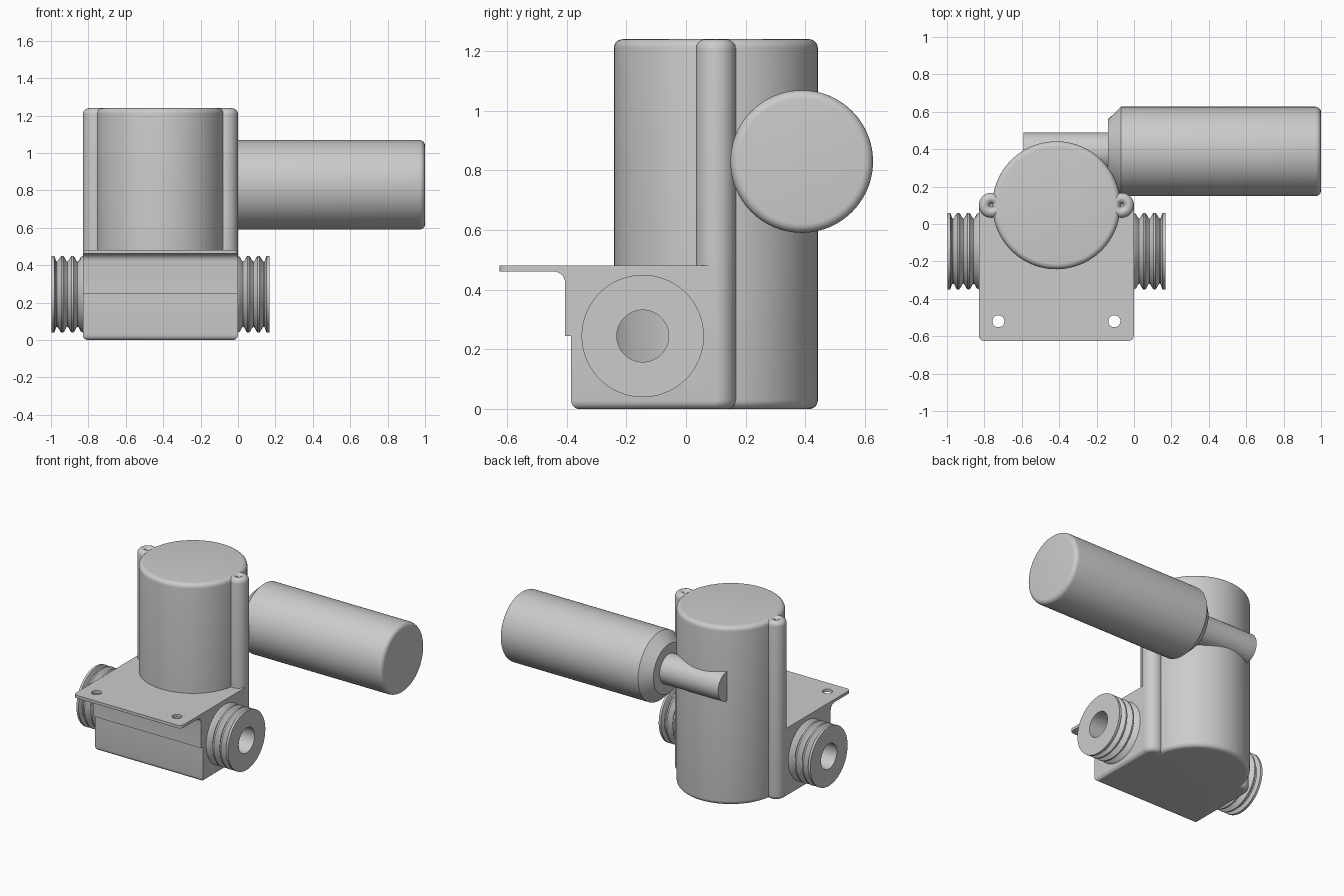
import bpy, bmesh
from math import sin, cos, pi, radians
from mathutils import Matrix

if "Cube" in bpy.data.objects:
    bpy.data.objects.remove(bpy.data.objects["Cube"])

CX = -0.415          # shared centre plane of valve body
PORT_Y, PORT_Z = -0.145, 0.245


def finish(name, bm):
    bmesh.ops.recalc_face_normals(bm, faces=bm.faces)
    me = bpy.data.meshes.new(name)
    bm.to_mesh(me)
    bm.free()
    ob = bpy.data.objects.new(name, me)
    bpy.context.collection.objects.link(ob)
    smooth(ob)
    return ob


def smooth(ob):
    for p in ob.data.polygons:
        p.use_smooth = True
    ob.data.set_sharp_from_angle(angle=radians(32))


def fillet(r, t, rad, sign, n=6):
    """Rounded outer corner of a lathe profile; sign +1 ends at t, -1 starts at t."""
    pts = [(r - rad + rad * cos(a), t - sign * rad + sign * rad * sin(a))
           for a in (i * pi / 2 / n for i in range(n + 1))]
    return pts if sign > 0 else pts[::-1]


def lathe(name, prof, origin, axis='Z', closed=False, n=96):
    """Revolve (radius, distance) points about an axis through origin."""
    bm = bmesh.new()
    rings = []
    for r, t in prof:
        if r == 0:
            rings.append([bm.verts.new((0, 0, t))] * n)
        else:
            rings.append([bm.verts.new((r * cos(2 * pi * i / n), r * sin(2 * pi * i / n), t))
                          for i in range(n)])
    pairs = list(zip(rings, rings[1:]))
    if closed:
        pairs.append((rings[-1], rings[0]))
    for a, b in pairs:
        for i in range(n):
            j = (i + 1) % n
            bm.faces.new(list(dict.fromkeys((a[i], a[j], b[j], b[i]))))
    if axis == 'X':
        bm.transform(Matrix.Rotation(pi / 2, 4, 'Y'))
    elif axis == '-X':
        bm.transform(Matrix.Rotation(-pi / 2, 4, 'Y'))
    bm.transform(Matrix.Translation(origin))
    return finish(name, bm)


# Main upright cylinder
lathe("main_cylinder", [(0, 0)] + fillet(0.342, 0, 0.03, -1) + fillet(0.342, 1.24, 0.03, 1) + [(0, 1.24)],
      (CX, 0.10, 0))

# Side ribs with dimpled tops
for side, label in ((-1, "left"), (1, "right")):
    lathe(label + "_rib", [(0, 0)] + fillet(0.067, 0, 0.03, -1) + fillet(0.067, 1.24, 0.033, 1)
          + [(0.024, 1.236), (0.014, 1.227), (0.008, 1.21), (0, 1.21)],
          (CX + side * 0.348, 0.10, 0), n=48)

# Valve block with mounting plate, extruded side profile
prof = [(0.10, 0), (-0.385, 0), (-0.385, 0.245), (-0.405, 0.245)]
prof += [(-0.445 + 0.04 * cos(a), 0.422 + 0.04 * sin(a)) for a in (i * pi / 12 for i in range(7))]
prof += [(-0.625, 0.462), (-0.625, 0.482), (0.10, 0.482)]
bm = bmesh.new()
face = bm.faces.new([bm.verts.new((-0.83, y, z)) for y, z in prof])
ext = bmesh.ops.extrude_face_region(bm, geom=[face])
bmesh.ops.translate(bm, vec=(0.83, 0, 0), verts=[v for v in ext["geom"] if isinstance(v, bmesh.types.BMVert)])


def rounded(e):
    a, b = (v.co for v in e.verts)
    bottom = a.z < 0.001 and b.z < 0.001 and min(a.y, b.y) < 0
    plate_corner = a.y < -0.62 and b.y < -0.62 and abs(a.x - b.x) < 0.001
    return bottom or plate_corner


bmesh.ops.bevel(bm, geom=[e for e in bm.edges if rounded(e)], offset=0.028, segments=5,
                profile=0.5, affect='EDGES')
block = finish("valve_block", bm)

# Cut the two screw holes and the flow bore
cutters = [lathe("screw_cutter", [(0, 0.3), (0.032, 0.3), (0.032, 0.6), (0, 0.6)], (CX + s * 0.31, -0.52, 0), n=40)
           for s in (-1, 1)]
cutters.append(lathe("bore_cutter", [(0, -1.2), (0.087, -1.2), (0.087, 0.4), (0, 0.4)],
                     (0, PORT_Y, PORT_Z), 'X', n=96))
bpy.context.view_layer.objects.active = block
for c in cutters:
    c.hide_render = True
    m = block.modifiers.new("hole", 'BOOLEAN')
    m.object, m.operation, m.solver = c, 'DIFFERENCE', 'EXACT'
    bpy.ops.object.modifier_apply(modifier=m.name)
for c in cutters:
    bpy.data.objects.remove(c)
smooth(block)

# Ridged pipe fittings on both sides
ridges = [(0.087, 0), (0.205, 0)]
for peak in (0.0, 0.055, 0.11):
    if peak:
        ridges += [(0.198, peak - 0.011), (0.205, peak - 0.005), (0.205, peak + 0.005)]
    ridges += [(0.198, peak + 0.011), (0.178, peak + 0.022), (0.174, peak + 0.0275), (0.178, peak + 0.033)]
ridges += [(0.205, 0.152), (0.205, 0.168), (0.087, 0.168)]
for x, axis, label in ((0, 'X', "right"), (-0.83, '-X', "left")):
    lathe(label + "_pipe_fitting", ridges, (x, PORT_Y, PORT_Z), axis, closed=True)

# Side motor housing with tapered shoulder
lathe("motor_housing", [(0, -0.14), (0.17, -0.14), (0.239, -0.07)] + fillet(0.239, 1.0, 0.03, 1) + [(0, 1.0)],
      (0, 0.388, 0.83), 'X')

# Stem running from motor into the main cylinder
lathe("motor_stem", [(0, -0.59), (0.102, -0.59), (0.102, -0.13), (0, -0.13)], (0, 0.388, 0.83), 'X', n=64)
